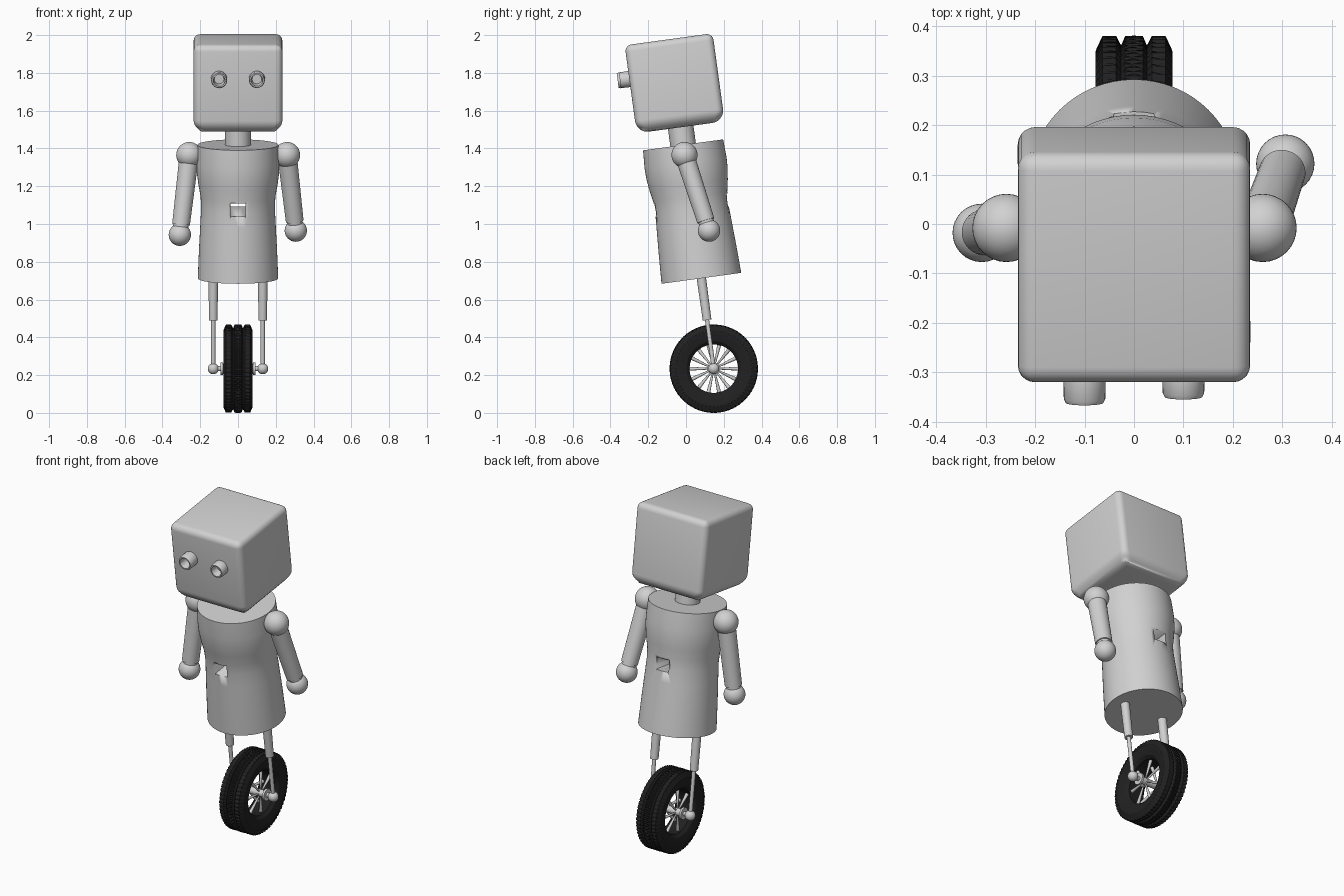
import bpy, bmesh, math
from mathutils import Vector, Matrix

if "Cube" in bpy.data.objects:
    bpy.data.objects.remove(bpy.data.objects["Cube"], do_unlink=True)


def material(name, value):
    m = bpy.data.materials.new(name)
    m.use_nodes = True
    colour = (value, value, value, 1)
    m.diffuse_color = colour
    m.node_tree.nodes["Principled BSDF"].inputs["Base Color"].default_value = colour
    return m


GREY = material("grey metal", 0.64)
BLACK = material("black rubber", 0.015)

# The whole figure leans forward about the wheel axle
AXLE = Vector((0, 0.147, 0.234))
LEAN = Matrix.Translation(AXLE) @ Matrix.Rotation(math.radians(7.8), 4, "X")


def finish(name, bm, mat=GREY, matrix=Matrix(), angle=35):
    bmesh.ops.recalc_face_normals(bm, faces=bm.faces)
    mesh = bpy.data.meshes.new(name)
    bm.to_mesh(mesh)
    bm.free()
    mesh.materials.append(mat)
    ob = bpy.data.objects.new(name, mesh)
    ob.matrix_world = matrix
    bpy.context.collection.objects.link(ob)
    bpy.ops.object.select_all(action="DESELECT")
    ob.select_set(True)
    bpy.context.view_layer.objects.active = ob
    bpy.ops.object.shade_smooth_by_angle(angle=math.radians(angle))
    return ob


def add_rod(bm, a, b, r1, r2, sides=32):
    a, b = Vector(a), Vector(b)
    turn = (b - a).to_track_quat("Z", "Y").to_matrix().to_4x4()
    bmesh.ops.create_cone(bm, cap_ends=True, segments=sides, radius1=r1, radius2=r2,
                          depth=(b - a).length, matrix=Matrix.Translation((a + b) / 2) @ turn)


def rod(name, a, b, r1, r2, matrix=Matrix()):
    bm = bmesh.new()
    add_rod(bm, a, b, r1, r2)
    return finish(name, bm, matrix=matrix)


def ball(name, centre, radius, matrix=Matrix()):
    bm = bmesh.new()
    bmesh.ops.create_uvsphere(bm, u_segments=32, v_segments=20, radius=radius,
                              matrix=Matrix.Translation(centre))
    return finish(name, bm, matrix=matrix)


def lathe(profile, steps, closed=False, radius=lambda r, tread, x, k: r):
    """Spin (height, radius, tread) points about z; caps the ends when open."""
    bm = bmesh.new()
    rings = []
    for h, r, tread in profile:
        ring = []
        for k in range(steps):
            a = math.tau * k / steps
            rr = radius(r, tread, h, k)
            ring.append(bm.verts.new((rr * math.cos(a), rr * math.sin(a), h)))
        rings.append(ring)
    pairs = list(zip(rings, rings[1:]))
    if closed:
        pairs.append((rings[-1], rings[0]))
    else:
        bm.faces.new(rings[0])
        bm.faces.new(rings[-1])
    for lo, hi in pairs:
        for k in range(steps):
            n = (k + 1) % steps
            bm.faces.new((lo[k], lo[n], hi[n], hi[k]))
    return bm


# Head: cube with softer edges underneath than on top
bm = bmesh.new()
bmesh.ops.create_cube(bm, size=0.47)
low = [e for e in bm.edges if all(v.co.z < 0 for v in e.verts)]
bmesh.ops.bevel(bm, geom=low, offset=0.065, segments=7, profile=0.5, affect="EDGES")
sharp = [e for e in bm.edges if len(e.link_faces) == 2 and e.calc_face_angle() > 1]
bmesh.ops.bevel(bm, geom=sharp, offset=0.035, segments=5, profile=0.5, affect="EDGES")
finish("head", bm, matrix=LEAN @ Matrix.Translation((0, 0, 1.525)), angle=50)

# Eyes: hollow tubes, one a little longer than the other
for side, name, length in ((-1, "right_eye", 0.062), (1, "left_eye", 0.05)):
    tube = [(-0.02, 0.038, 0), (0, 0.043, 0), (length - 0.008, 0.042, 0), (length, 0.038, 0),
            (length, 0.031, 0), (0.004, 0.025, 0)]
    place = Matrix.Translation((side * 0.1, -0.235, 1.58)) @ Matrix.Rotation(math.pi / 2, 4, "X")
    finish(name, lathe(tube, 32), matrix=LEAN @ place)

# Neck and waisted body with a square opening right through it
rod("neck", (0, 0, 1.17), (0, 0, 1.32), 0.068, 0.068, LEAN)
outline = [(0.483, 0.213, 0), (0.65, 0.206, 0), (0.78, 0.199, 0), (0.86, 0.195, 0), (0.92, 0.198, 0),
           (0.98, 0.209, 0), (1.04, 0.217, 0), (1.1, 0.219, 0), (1.196, 0.214, 0)]
body = finish("body", lathe(outline, 64), matrix=LEAN)
bm = bmesh.new()
bmesh.ops.create_cube(bm, size=1, matrix=Matrix.Translation((0, 0, 0.875))
                      @ Matrix.Diagonal((0.08, 0.7, 0.07, 1)))
cutter = finish("opening_cutter", bm, matrix=LEAN)
cutter.hide_render = True
cutter.hide_set(True)
cut = body.modifiers.new("opening", "BOOLEAN")
cut.operation = "DIFFERENCE"
cut.solver = "EXACT"
cut.object = cutter
bpy.context.view_layer.objects.active = body
bpy.ops.object.modifier_apply(modifier=cut.name)
bpy.data.objects.remove(cutter, do_unlink=True)

# Arms: shoulder ball, sleeve, narrow wrist, hand ball
for name, shoulder, hand in (("right", (-0.258, -0.008, 1.365), (-0.308, -0.018, 0.943)),
                             ("left", (0.26, -0.008, 1.365), (0.306, 0.122, 0.965))):
    s, h = Vector(shoulder), Vector(hand)
    ball(name + "_shoulder", s, 0.069)
    rod(name + "_arm", s.lerp(h, 0.1), s.lerp(h, 0.87), 0.051, 0.047)
    rod(name + "_wrist", s.lerp(h, 0.85), h, 0.041, 0.041)
    ball(name + "_hand", h, 0.059)

# Legs: thick upper tube, thin lower rod, ankle ball at the axle
for side, name in ((-1, "right"), (1, "left")):
    x = side * 0.131
    rod(name + "_upper_leg", (x, 0, 0.26), (x, 0, 0.5), 0.023, 0.025, LEAN)
    rod(name + "_lower_leg", (x, 0, 0), (x, 0, 0.27), 0.011, 0.011, LEAN)
    ball(name + "_ankle", (x, 0, 0), 0.029, LEAN)

# Wheel: axle, hub with flanges, tapered spokes
CENTRE = Matrix.Translation(AXLE)
rod("axle", (-0.131, 0, 0), (0.131, 0, 0), 0.013, 0.013, CENTRE)
hub = [(-0.092, 0.034, 0), (-0.08, 0.034, 0), (-0.075, 0.02, 0),
       (0.075, 0.02, 0), (0.08, 0.034, 0), (0.092, 0.034, 0)]
SPIN = CENTRE @ Matrix.Rotation(math.pi / 2, 4, "Y")
finish("hub", lathe(hub, 32), matrix=SPIN)
bm = bmesh.new()
for i in range(14):
    a = math.tau * i / 14
    out = Vector((0, math.cos(a), math.sin(a)))
    x = 0.045 if i % 2 else -0.045
    add_rod(bm, out * 0.015 + Vector((x, 0, 0)), out * 0.14 + Vector((x * 0.6, 0, 0)), 0.004, 0.011, 12)
finish("spokes", bm, matrix=CENTRE)

# Tyre: three ribs with slanted tread grooves
half = [(0.05, 0.128, 0), (0.066, 0.145, 0), (0.074, 0.175, 0), (0.078, 0.2, 0), (0.077, 0.205, 1),
        (0.064, 0.233, 1), (0.036, 0.233, 1), (0.026, 0.214, 0), (0.018, 0.233, 1)]
section = half + [(0, 0.234, 1)] + [(-x, r, t) for x, r, t in reversed(half)]


def tread(r, groove, x, k):
    slant = round(abs(x) * 110)
    return r - 0.007 if groove and (k + slant) % 4 == 0 else r


finish("tyre", lathe(section, 256, True, tread), BLACK, SPIN, angle=25)
